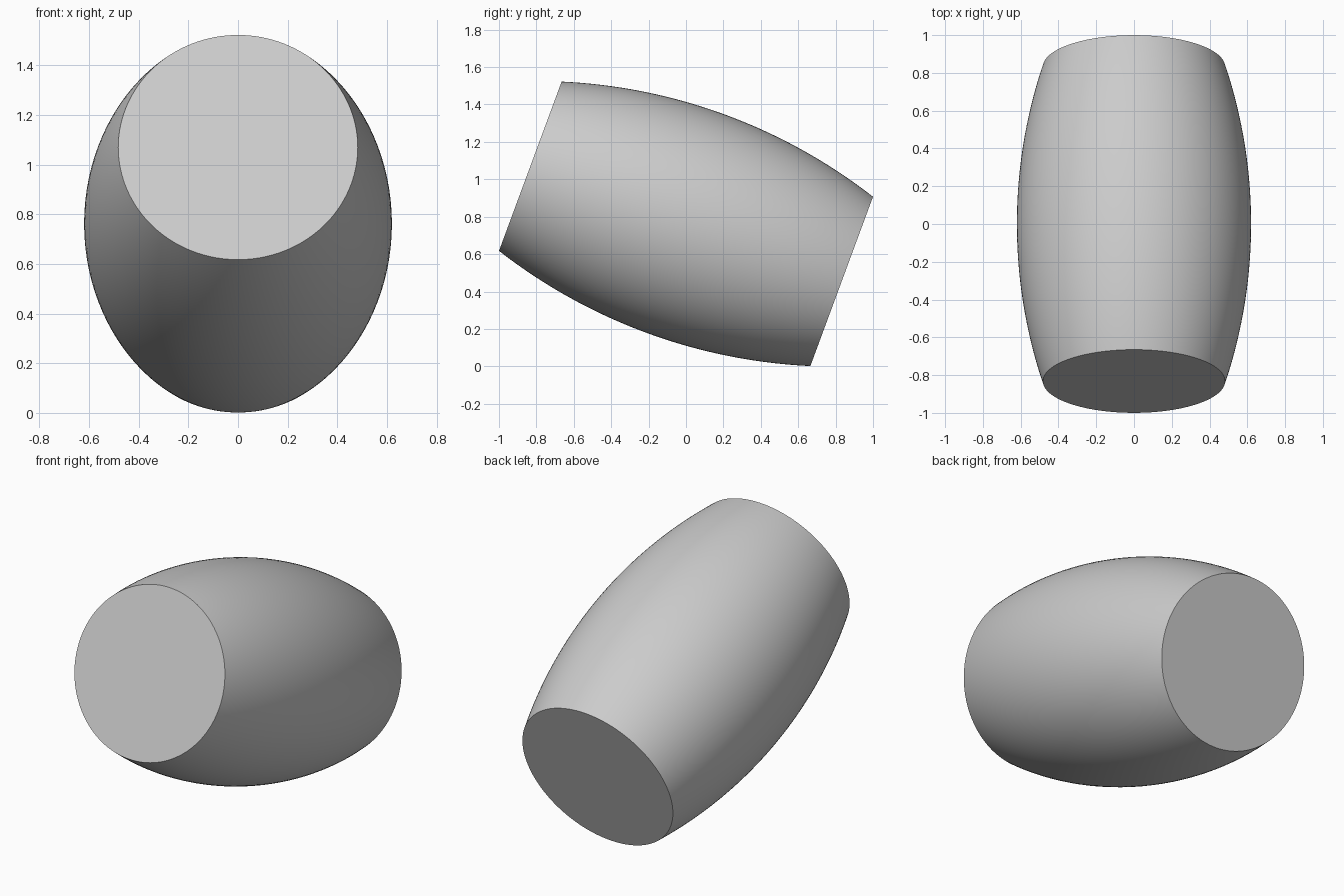
import bpy, bmesh, math
from mathutils import Matrix

cube = bpy.data.objects.get("Cube")
if cube:
    bpy.data.objects.remove(cube, do_unlink=True)

HALF_LENGTH = 0.8875
END_RADIUS = 0.4825
MID_RADIUS = 0.62
TILT = math.radians(20.3)
CENTRE_HEIGHT = 0.762
SIDES, RINGS = 128, 48

# Plain grey finish
grey = bpy.data.materials.new("light grey")
grey.use_nodes = True
colour = (0.6, 0.6, 0.6, 1)
grey.diffuse_color = colour
grey.node_tree.nodes["Principled BSDF"].inputs["Base Color"].default_value = colour

# The bulging side follows a circular arc
bulge = MID_RADIUS - END_RADIUS
arc_radius = (HALF_LENGTH ** 2 + bulge ** 2) / (2 * bulge)


def radius_at(t):
    return MID_RADIUS - arc_radius + math.sqrt(arc_radius ** 2 - t ** 2)


# Barrel: stacked rings along the axis, closed by flat ends
bm = bmesh.new()
rings = []
for i in range(RINGS + 1):
    t = HALF_LENGTH * (2 * i / RINGS - 1)
    r = radius_at(t)
    angles = [math.tau * k / SIDES for k in range(SIDES)]
    rings.append([bm.verts.new((r * math.cos(a), r * math.sin(a), t)) for a in angles])
for low, high in zip(rings, rings[1:]):
    for k in range(SIDES):
        n = (k + 1) % SIDES
        bm.faces.new((low[k], low[n], high[n], high[k]))
bm.faces.new(rings[0][::-1])
bm.faces.new(rings[-1])

# Lay the axis along y, front end raised
bm.transform(Matrix.Translation((0, 0, CENTRE_HEIGHT))
             @ Matrix.Rotation(math.pi / 2 - TILT, 4, "X"))
bmesh.ops.recalc_face_normals(bm, faces=bm.faces)

mesh = bpy.data.meshes.new("barrel")
bm.to_mesh(mesh)
bm.free()
mesh.materials.append(grey)
barrel = bpy.data.objects.new("barrel", mesh)
bpy.context.collection.objects.link(barrel)

bpy.ops.object.select_all(action="DESELECT")
barrel.select_set(True)
bpy.context.view_layer.objects.active = barrel
bpy.ops.object.shade_smooth_by_angle(angle=math.radians(30))
